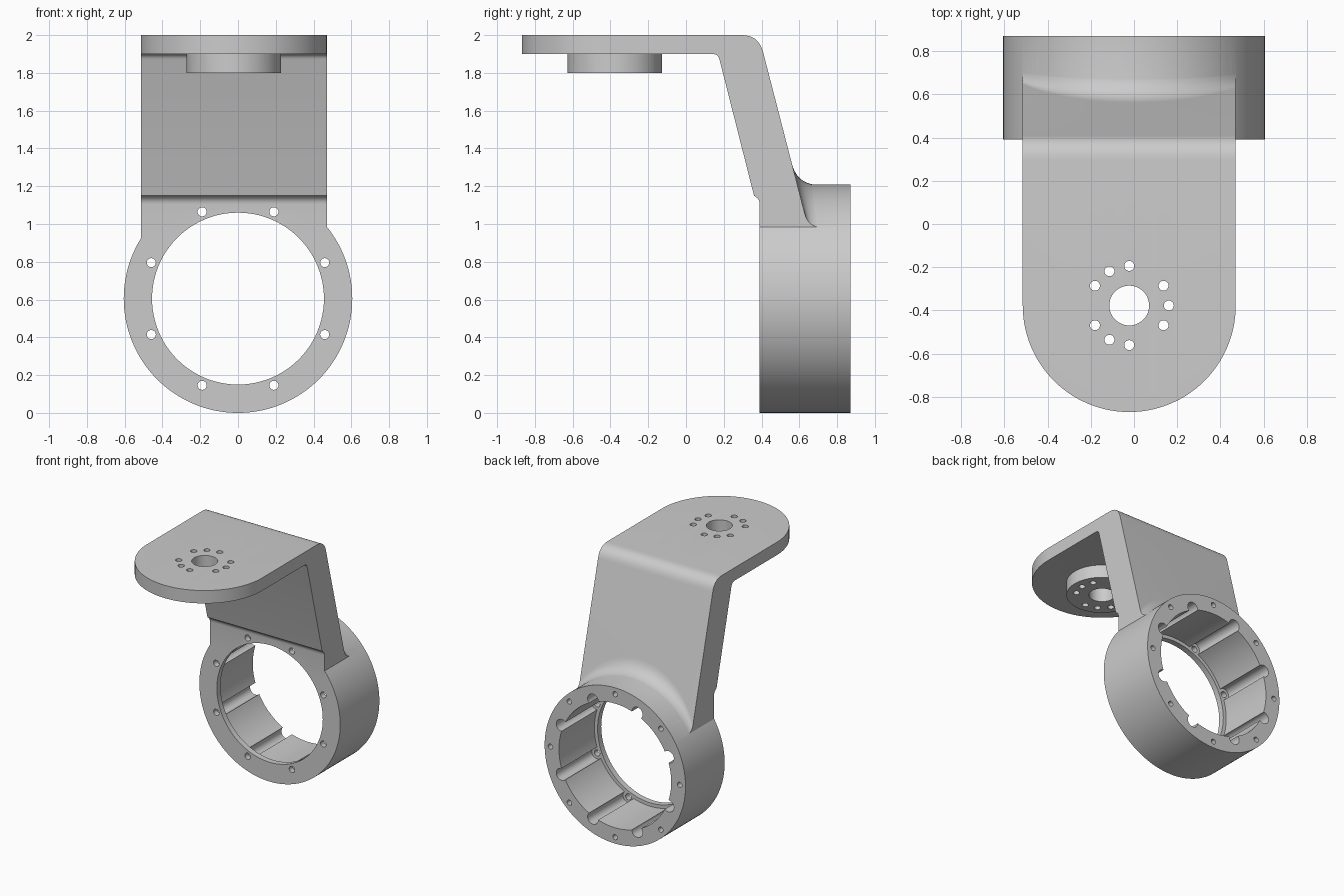
import bpy, bmesh
from math import pi, sin, cos, sqrt, radians
from mathutils import Matrix, Vector

if "Cube" in bpy.data.objects:
    bpy.data.objects.remove(bpy.data.objects["Cube"])

RING_Z, RING_R = 0.605, 0.605          # motor ring
PLATE_X, PLATE_Y, PLATE_R = -0.022, -0.377, 0.4925   # rounded plate end


def make_object(name, bm):
    bmesh.ops.recalc_face_normals(bm, faces=bm.faces)
    mesh = bpy.data.meshes.new(name)
    bm.to_mesh(mesh)
    bm.free()
    ob = bpy.data.objects.new(name, mesh)
    bpy.context.collection.objects.link(ob)
    return ob


def cylinders(name, specs, axis, lo, hi, seg):
    """One mesh of cylinders; specs = (u, v, radius), spanning lo..hi on the axis."""
    bm = bmesh.new()
    mid = (lo + hi) / 2
    for u, v, r in specs:
        if axis == 'Y':
            m = Matrix.Translation((u, mid, v)) @ Matrix.Rotation(pi / 2, 4, 'X')
        else:
            m = Matrix.Translation((u, v, mid))
        bmesh.ops.create_cone(bm, cap_ends=True, segments=seg, radius1=r,
                              radius2=r, depth=hi - lo, matrix=m)
    return make_object(name, bm)


def circle_of(u, v, dist, r, degrees):
    return [(u + dist * cos(radians(a)), v + dist * sin(radians(a)), r) for a in degrees]


def combine(target, tool, operation):
    mod = target.modifiers.new(tool.name, 'BOOLEAN')
    mod.operation, mod.solver, mod.object = operation, 'EXACT', tool
    bpy.context.view_layer.objects.active = target
    bpy.ops.object.modifier_apply(modifier=mod.name)
    bpy.data.objects.remove(tool, do_unlink=True)


def fillet(prev, corner, nxt, d, n):
    """Rounded corner as a short quadratic curve."""
    p, c, q = Vector(prev), Vector(corner), Vector(nxt)
    a = c + (p - c).normalized() * d
    b = c + (q - c).normalized() * d
    return [tuple(a * (1 - t) ** 2 + c * 2 * t * (1 - t) + b * t * t)
            for t in (i / n for i in range(n + 1))]


def section(x):
    """Side profile (y, z) of plate and sloping arm at a given x."""
    front = PLATE_Y - sqrt(max(0, PLATE_R ** 2 - (x - PLATE_X) ** 2))
    slope = sqrt(1 - (x / RING_R) ** 2)
    top = RING_Z + RING_R * slope - 0.003
    outer = (0.385, 2.0)
    foot = (0.385 + 0.258 * (2.0 - top), top)
    inner, knee = (0.17, 1.9), (0.36, 1.15)
    blend = fillet(outer, foot, (1.5, top), 0.115 * slope, 10)
    return ([(front, 2.0)] + fillet((front, 2.0), outer, foot, 0.09, 8) + blend
            + [(blend[-1][0], 0.9), (0.39, 0.9)]
            + fillet((0.39, 0.9), (0.39, 1.13), knee, 0.025, 4) + [knee]
            + fillet(knee, inner, (front, 1.9), 0.03, 5) + [(front, 1.9)])


# Plate and arm: side profile swept across the width
bm = bmesh.new()
COLS = 56
rows = []
for i in range(COLS + 1):
    x = PLATE_X + PLATE_R * cos(pi * i / COLS)
    rows.append([bm.verts.new((x, y, z)) for y, z in section(x)])
for a, b in zip(rows, rows[1:]):
    for j in range(len(a)):
        k = (j + 1) % len(a)
        bm.faces.new((a[j], a[k], b[k], b[j]))
bm.faces.new(rows[0])
bm.faces.new(rows[-1])
bracket = make_object("motor_bracket", bm)

# Ring housing and round boss under the plate
combine(bracket, cylinders("ring", [(0, RING_Z, RING_R)], 'Y', 0.39, 0.87, 128), 'UNION')
combine(bracket, cylinders("boss", [(PLATE_X, PLATE_Y, 0.25)], 'Z', 1.8, 1.95, 64), 'UNION')

# Ring bore, rear pocket and the eight screw channels
eighths = [22.5 + 45 * i for i in range(8)]
combine(bracket, cylinders("bore", [(0, RING_Z, 0.455)], 'Y', 0.3, 0.95, 96), 'DIFFERENCE')
combine(bracket, cylinders("pocket", [(0, RING_Z, 0.482)], 'Y', 0.435, 0.95, 96), 'DIFFERENCE')
combine(bracket, cylinders("channels", circle_of(0, RING_Z, 0.497, 0.046, eighths),
                           'Y', 0.435, 0.96, 24), 'DIFFERENCE')

# Screw holes: front lip, rear face, plate
combine(bracket, cylinders("lip_holes", circle_of(0, RING_Z, 0.497, 0.024, eighths),
                           'Y', 0.3, 0.5, 20), 'DIFFERENCE')
combine(bracket, cylinders("rear_holes", circle_of(0, RING_Z, 0.555, 0.02, range(0, 360, 45)),
                           'Y', 0.7, 0.95, 20), 'DIFFERENCE')
plate_angles = [a for a in range(0, 360, 30) if a not in (60, 180, 300)]
combine(bracket, cylinders("plate_holes", circle_of(PLATE_X, PLATE_Y, 0.183, 0.023, plate_angles),
                           'Z', 1.7, 2.1, 20), 'DIFFERENCE')
combine(bracket, cylinders("shaft_hole", [(PLATE_X, PLATE_Y, 0.092)], 'Z', 1.7, 2.1, 48),
        'DIFFERENCE')

# Smooth curved faces, keep machined edges sharp
bpy.ops.object.select_all(action='DESELECT')
bracket.select_set(True)
bpy.context.view_layer.objects.active = bracket
bpy.ops.object.shade_smooth_by_angle(angle=radians(30))
